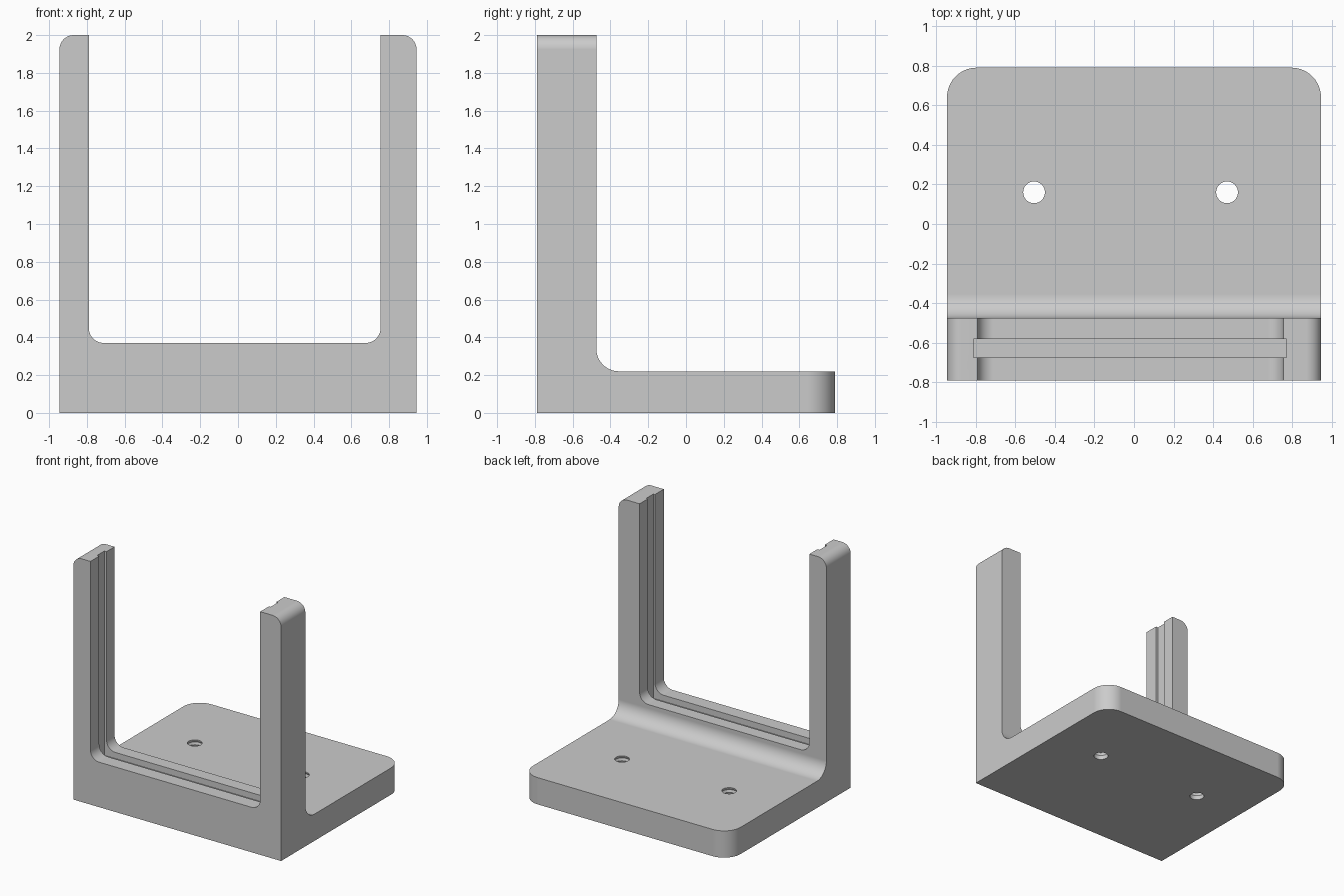
import bpy, bmesh, math

if "Cube" in bpy.data.objects:
    bpy.data.objects.remove(bpy.data.objects["Cube"])

grey = bpy.data.materials.new("light_grey")
grey.diffuse_color = (0.6, 0.6, 0.6, 1)
grey.use_nodes = True
grey.node_tree.nodes["Principled BSDF"].inputs["Base Color"].default_value = grey.diffuse_color


def make_object(name, bm):
    bmesh.ops.recalc_face_normals(bm, faces=bm.faces)
    me = bpy.data.meshes.new(name)
    bm.to_mesh(me)
    bm.free()
    me.materials.append(grey)
    ob = bpy.data.objects.new(name, me)
    bpy.context.collection.objects.link(ob)
    return ob


def prism_x(profile, x0, x1):
    """Extrude a (y, z) profile along x."""
    bm = bmesh.new()
    face = bm.faces.new([bm.verts.new((x0, y, z)) for y, z in profile])
    ext = bmesh.ops.extrude_face_region(bm, geom=[face])["geom"]
    bmesh.ops.translate(bm, vec=(x1 - x0, 0, 0),
                        verts=[v for v in ext if isinstance(v, bmesh.types.BMVert)])
    return bm


def round_edges(bm, axis, radius, rule, segments=10):
    """Round the edges parallel to an axis whose midpoint satisfies the rule."""
    edges = []
    for e in bm.edges:
        a, b = e.verts[0].co, e.verts[1].co
        if abs((b - a).normalized()[axis]) > 0.999 and rule((a + b) / 2):
            edges.append(e)
    bmesh.ops.bevel(bm, geom=edges, offset=radius, offset_type='OFFSET',
                    segments=segments, profile=0.5, affect='EDGES')


def box(x0, x1, y0, y1, z0, z1):
    return prism_x([(y0, z0), (y1, z0), (y1, z1), (y0, z1)], x0, x1)


W, D, BACK, FLOOR = 0.945, 0.79, -0.475, 0.22

# L-shaped body: upright plate at the front, base plate behind it
bm = prism_x([(-D, 0), (D, 0), (D, FLOOR), (BACK, FLOOR), (BACK, 2), (-D, 2)], -W, W)
round_edges(bm, 2, 0.15, lambda m: m.y > 0.7)
round_edges(bm, 1, 0.075, lambda m: m.z > 1.9)
round_edges(bm, 0, 0.12, lambda m: abs(m.y - BACK) < 0.01 and abs(m.z - FLOOR) < 0.01)
bracket = make_object("bracket", bm)

# Open window between the two posts
bm = box(-0.79, 0.755, -1, 0.0, 0.37, 2.2)
round_edges(bm, 1, 0.08, lambda m: m.z < 0.4)
cutters = [make_object("window_cutter", bm)]

# Panel groove along the sill and both posts
cutters.append(make_object("groove_cutter", box(-0.81, 0.77, -0.675, -0.58, 0.32, 2.3)))


# Screw holes with shallow thread rings
def hole(x, y, n=32):
    levels = [(-0.1, 0.055), (0.0, 0.055)]
    for i in range(5):
        z = 0.02 + i * 0.04
        levels += [(z, 0.055), (z + 0.02, 0.062)]
    levels += [(0.215, 0.055), (0.3, 0.055)]
    bm = bmesh.new()
    rings = [[bm.verts.new((x + r * math.cos(2 * math.pi * k / n),
                            y + r * math.sin(2 * math.pi * k / n), z))
              for k in range(n)] for z, r in levels]
    for lo, hi in zip(rings, rings[1:]):
        for k in range(n):
            j = (k + 1) % n
            bm.faces.new((lo[k], lo[j], hi[j], hi[k]))
    bm.faces.new(rings[0])
    bm.faces.new(rings[-1])
    return make_object("screw_hole_cutter", bm)


cutters += [hole(-0.505, 0.16), hole(0.47, 0.16)]

# Cut everything out, then bake the result and drop the cutters
for c in cutters:
    c.hide_render = True
    mod = bracket.modifiers.new(c.name, 'BOOLEAN')
    mod.operation = 'DIFFERENCE'
    mod.solver = 'EXACT'
    mod.object = c
dg = bpy.context.evaluated_depsgraph_get()
baked = bpy.data.meshes.new_from_object(bracket.evaluated_get(dg))
bracket.modifiers.clear()
bracket.data = baked
baked.materials.clear()
baked.materials.append(grey)
for c in cutters:
    bpy.data.objects.remove(c)

# Smooth fillets, crisp corners
bpy.context.view_layer.objects.active = bracket
bracket.select_set(True)
bpy.ops.object.shade_smooth_by_angle(angle=math.radians(20))
wn = bracket.modifiers.new("flat_face_normals", 'WEIGHTED_NORMAL')
wn.keep_sharp = True
